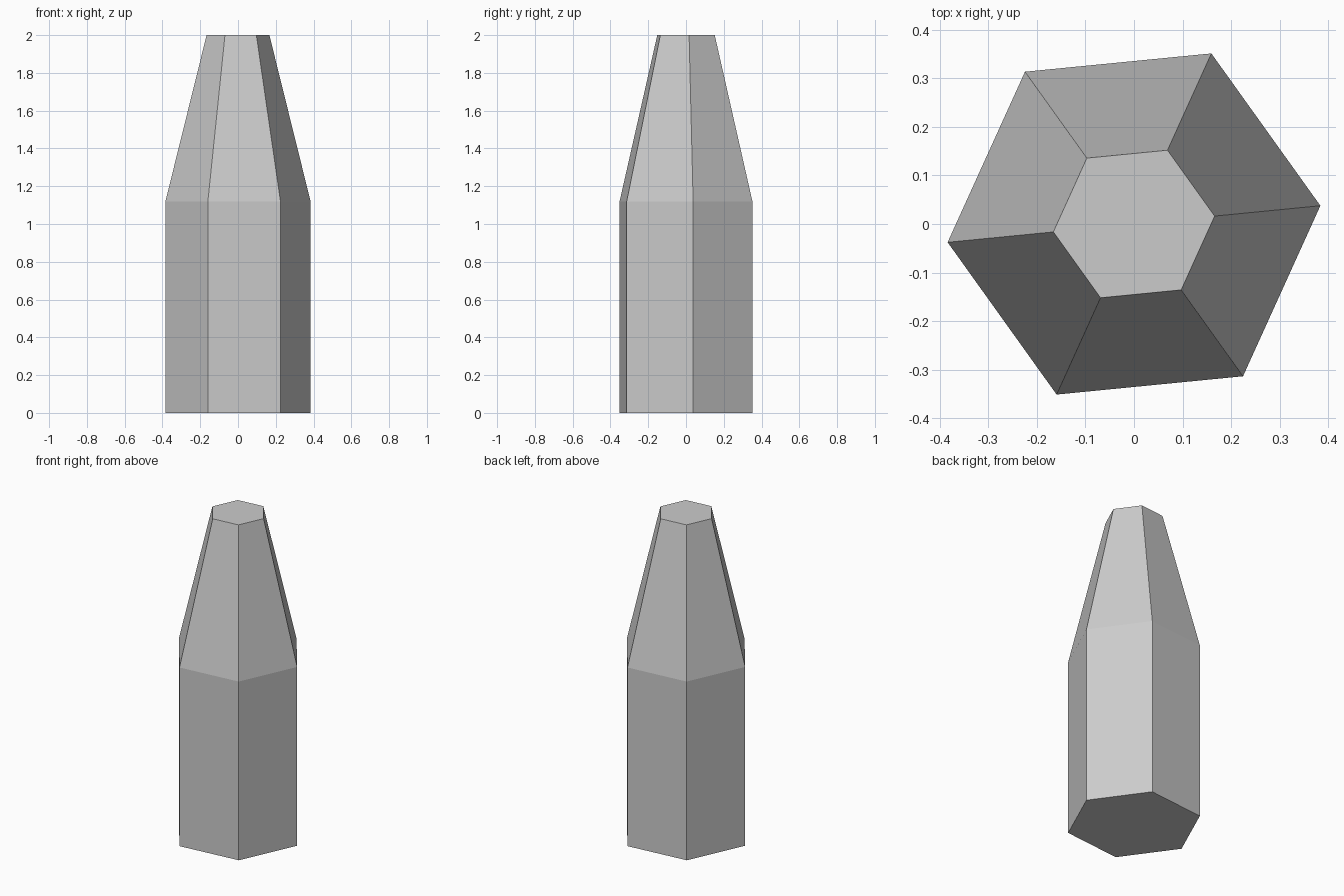
import bpy
import bmesh
from math import cos, sin, tau, radians

cube = bpy.data.objects.get("Cube")
if cube:
    bpy.data.objects.remove(cube, do_unlink=True)

SIDES = 6
TURN = radians(5.6)

# Single flat grey
grey = bpy.data.materials.new("plain_grey")
grey.use_nodes = True
colour = (0.6, 0.6, 0.6, 1)
grey.diffuse_color = colour
grey.node_tree.nodes["Principled BSDF"].inputs["Base Color"].default_value = colour


def ring(bm, radius, z):
    angles = [TURN + tau * i / SIDES for i in range(SIDES)]
    return [bm.verts.new((radius * cos(a), radius * sin(a), z)) for a in angles]


# Straight hexagonal shaft that narrows to a blunt flat tip
bm = bmesh.new()
base, shoulder, tip = [ring(bm, r, z) for r, z in ((0.386, 0), (0.386, 1.12), (0.167, 2))]
for low, high in ((base, shoulder), (shoulder, tip)):
    for i in range(SIDES):
        j = (i + 1) % SIDES
        bm.faces.new((low[i], low[j], high[j], high[i]))
bm.faces.new(base[::-1])
bm.faces.new(tip)

mesh = bpy.data.meshes.new("tapered_hexagonal_post")
bm.to_mesh(mesh)
bm.free()
mesh.materials.append(grey)
post = bpy.data.objects.new("tapered_hexagonal_post", mesh)
bpy.context.collection.objects.link(post)
